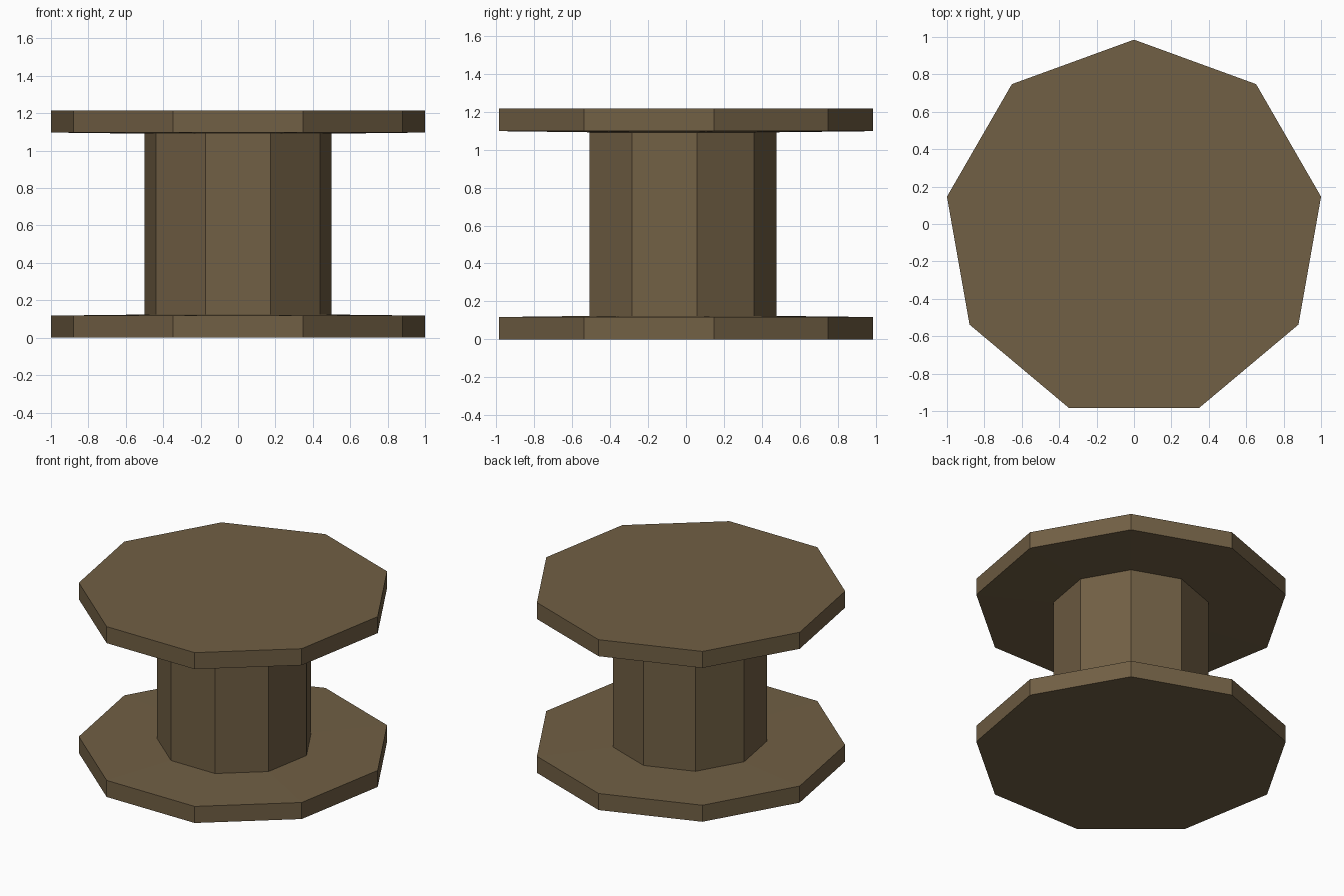
import bpy, bmesh, math

cube = bpy.data.objects.get("Cube")
if cube:
    bpy.data.objects.remove(cube, do_unlink=True)

SIDES = 9
RIM = 1 / math.cos(math.radians(10))   # corner radius giving a width of 2
HUB = RIM / 2
CENTRE_Y = -0.03
HEIGHT = 1.215
EDGE, ROOT = 0.118, 0.124              # flange thickness at rim and at hub

brown = bpy.data.materials.new("dark brown")
brown.use_nodes = True
colour = (0.165, 0.115, 0.058, 1)
brown.diffuse_color = colour
brown.node_tree.nodes["Principled BSDF"].inputs["Base Color"].default_value = colour


def lathe(name, profile, cap=False):
    """Turn (radius, z) points into a nine-sided part, capping the first ring if asked."""
    bm = bmesh.new()
    angles = [math.pi / 2 + math.tau * i / SIDES for i in range(SIDES)]
    rings = [[bm.verts.new((r * math.cos(a), r * math.sin(a), z)) for a in angles]
             for r, z in profile]
    for low, high in zip(rings, rings[1:]):
        for i in range(SIDES):
            j = (i + 1) % SIDES
            bm.faces.new((low[i], low[j], high[j], high[i]))
    if cap:
        bm.faces.new(rings[0][::-1])
    # Profiles that run downwards come out inside out
    if profile[0][1] > profile[-1][1]:
        bmesh.ops.reverse_faces(bm, faces=bm.faces[:])
    mesh = bpy.data.meshes.new(name)
    bm.to_mesh(mesh)
    bm.free()
    mesh.materials.append(brown)
    obj = bpy.data.objects.new(name, mesh)
    obj.location.y = CENTRE_Y
    bpy.context.collection.objects.link(obj)


# Flanges: flat outside, slightly thicker towards the hub inside
flange = [(RIM, 0), (RIM, EDGE), (HUB, ROOT)]
lathe("lower_flange", flange, cap=True)
lathe("upper_flange", [(r, HEIGHT - z) for r, z in flange], cap=True)

# Hub joining the flanges
lathe("hub", [(HUB, ROOT), (HUB, HEIGHT - ROOT)])
